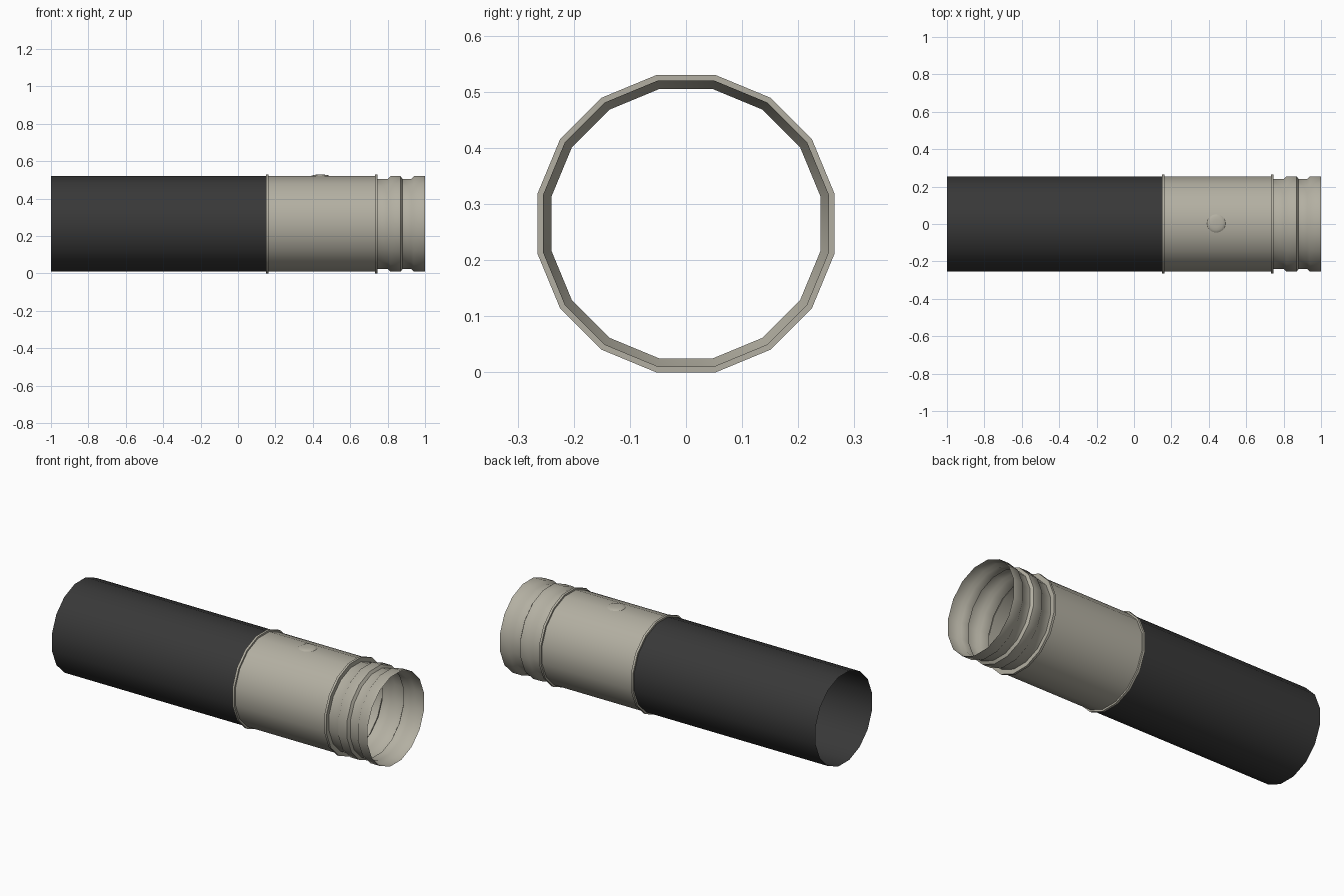
import bpy, bmesh, math

if "Cube" in bpy.data.objects:
    bpy.data.objects.remove(bpy.data.objects["Cube"])

SIDES = 16
CZ = 0.265                       # height of the tube axis
K = 1 / math.cos(math.pi / SIDES)  # flat-to-flat radius -> corner radius


def material(name, rgb):
    m = bpy.data.materials.new(name)
    m.diffuse_color = (*rgb, 1)
    m.use_nodes = True
    m.node_tree.nodes["Principled BSDF"].inputs["Base Color"].default_value = m.diffuse_color
    return m


dark = material("dark grey", (0.04, 0.04, 0.04))
beige = material("warm grey", (0.45, 0.43, 0.36))


def finish(name, bm, mat):
    bmesh.ops.recalc_face_normals(bm, faces=bm.faces)
    me = bpy.data.meshes.new(name)
    bm.to_mesh(me)
    bm.free()
    me.materials.append(mat)
    ob = bpy.data.objects.new(name, me)
    bpy.context.collection.objects.link(ob)
    bpy.ops.object.select_all(action='DESELECT')
    ob.select_set(True)
    bpy.context.view_layer.objects.active = ob
    bpy.ops.object.shade_smooth_by_angle(angle=math.radians(50))
    return ob


def tube(name, profile, mat):
    """Open 16-sided shell along x; profile is (x, flat radius)."""
    bm = bmesh.new()
    rings = []
    for x, r in profile:
        ring = []
        for i in range(SIDES):
            a = 2 * math.pi * (i + 0.5) / SIDES
            ring.append(bm.verts.new((x, r * K * math.cos(a), CZ + r * K * math.sin(a))))
        rings.append(ring)
    for a, b in zip(rings, rings[1:]):
        for i in range(SIDES):
            j = (i + 1) % SIDES
            bm.faces.new((a[i], a[j], b[j], b[i]))
    return finish(name, bm, mat)


# long plain sleeve, open at the end
tube("dark_sleeve", [(-1, 0.255), (0.15, 0.255)], dark)

# collar with a thin flange at each end
tube("collar", [(0.15, 0.255), (0.15, 0.265), (0.163, 0.265), (0.163, 0.255),
                (0.733, 0.255), (0.733, 0.265), (0.746, 0.265), (0.746, 0.24)], beige)

# ribbed neck with two grooves and two ridges
tube("ribbed_neck", [(0.746, 0.24), (0.80, 0.24), (0.815, 0.255), (0.87, 0.255),
                     (0.88, 0.24), (0.925, 0.24), (0.94, 0.255), (1.0, 0.255)], beige)

# shallow round button on top of the collar
bm = bmesh.new()
N = 16
rings = []
for r, z in [(0.05, 0.5195), (0.046, 0.523), (0.036, 0.5265), (0.02, 0.5285)]:
    rings.append([bm.verts.new((0.44 + r * math.cos(2 * math.pi * i / N),
                                0.003 + r * math.sin(2 * math.pi * i / N), z)) for i in range(N)])
for a, b in zip(rings, rings[1:]):
    for i in range(N):
        bm.faces.new((a[i], a[(i + 1) % N], b[(i + 1) % N], b[i]))
bm.faces.new(rings[-1])
finish("button", bm, beige)
